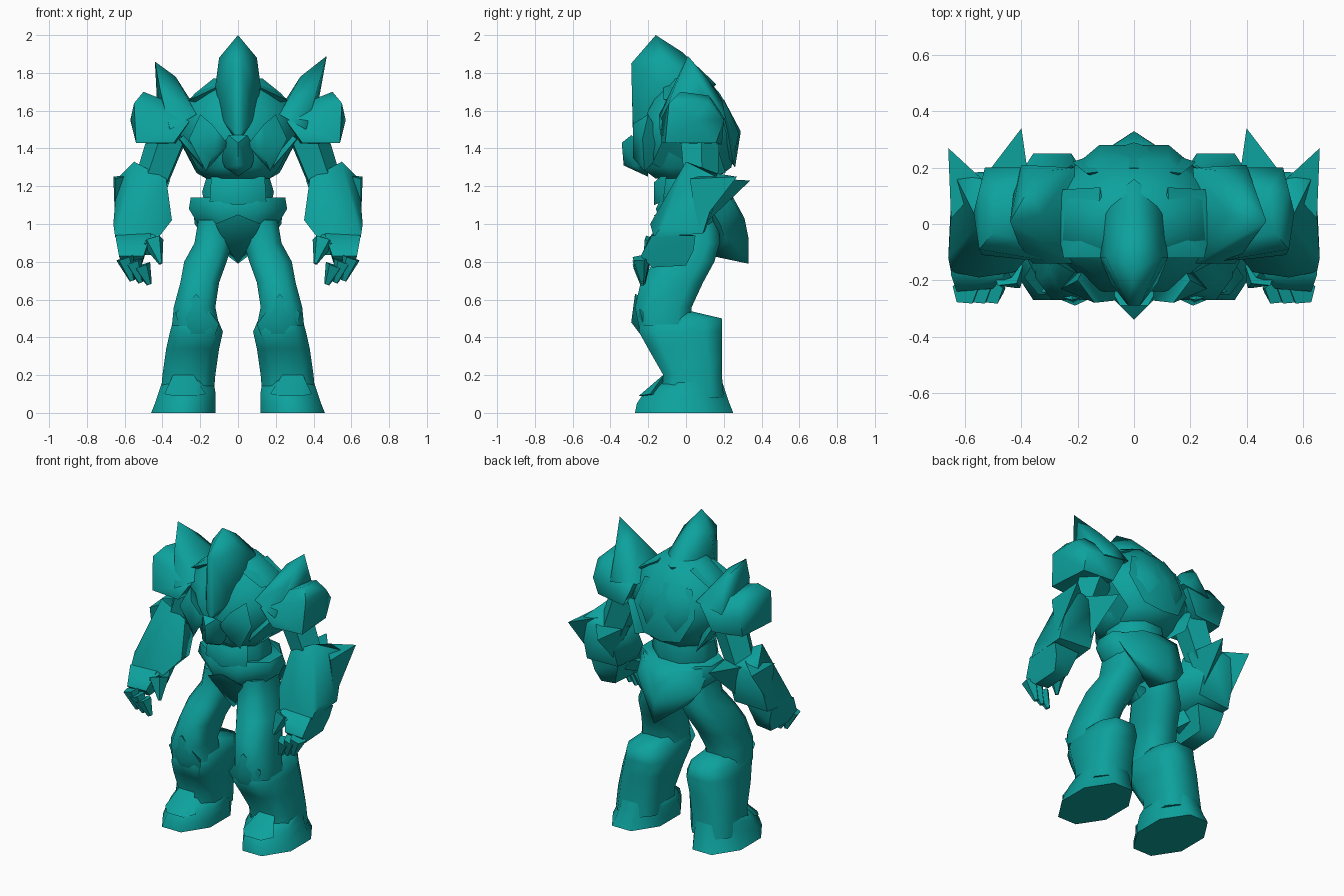
import bpy
import bmesh
import math
from mathutils import Matrix, Vector

if "Cube" in bpy.data.objects:
    bpy.data.objects.remove(bpy.data.objects["Cube"])

teal = bpy.data.materials.new("teal armour")
teal.use_nodes = True
colour = (0.004, 0.36, 0.34, 1)
teal.diffuse_color = colour
shader = teal.node_tree.nodes["Principled BSDF"]
shader.inputs["Base Color"].default_value = colour
shader.inputs["Roughness"].default_value = 0.6


def finish(name, bm, angle=62):
    """Turn a bmesh into a shaded, coloured object."""
    bmesh.ops.recalc_face_normals(bm, faces=bm.faces)
    mesh = bpy.data.meshes.new(name)
    bm.to_mesh(mesh)
    bm.free()
    mesh.materials.append(teal)
    obj = bpy.data.objects.new(name, mesh)
    bpy.context.collection.objects.link(obj)
    bpy.ops.object.select_all(action="DESELECT")
    obj.select_set(True)
    bpy.context.view_layer.objects.active = obj
    bpy.ops.object.shade_smooth_by_angle(angle=math.radians(angle))


def hull(name, points, side=1):
    """Faceted armour block wrapped around its corner points."""
    bm = bmesh.new()
    for x, y, z in points:
        bm.verts.new((x * side, y, z))
    bmesh.ops.convex_hull(bm, input=bm.verts[:])
    loose = [v for v in bm.verts if not v.link_faces]
    bmesh.ops.delete(bm, geom=loose, context="VERTS")
    finish(name, bm)


def symmetric_hull(name, points):
    """Centre block: every corner is repeated on the other side."""
    hull(name, points + [(-x, y, z) for x, y, z in points if x])


def loft(name, rings, side=1, cut=0.3):
    """Skin chamfered box sections given as z, x range, y range."""
    bm = bmesh.new()
    loops = []
    for z, left, right, front, back in rings:
        cx, cy = (right - left) * cut, (back - front) * cut
        outline = [(left + cx, front), (right - cx, front),
                   (right, front + cy), (right, back - cy),
                   (right - cx, back), (left + cx, back),
                   (left, back - cy), (left, front + cy)]
        loops.append([bm.verts.new((x * side, y, z)) for x, y in outline])
    for low, high in zip(loops, loops[1:]):
        for i in range(len(low)):
            j = (i + 1) % len(low)
            bm.faces.new((low[i], low[j], high[j], high[i]))
    bm.faces.new(loops[0])
    bm.faces.new(loops[-1])
    finish(name, bm)


def strut(name, start, end, thick, tip, side=1):
    """Tapered five-sided limb between two points."""
    bm = bmesh.new()
    from_point, to_point = Vector(start), Vector(end)
    axis = to_point - from_point
    turn = axis.to_track_quat("Z", "Y").to_matrix().to_4x4()
    place = Matrix.Translation((from_point + to_point) / 2) @ turn
    bmesh.ops.create_cone(bm, cap_ends=True, segments=5, radius1=thick,
                          radius2=tip, depth=axis.length, matrix=place)
    bmesh.ops.scale(bm, vec=(side, 1, 1), verts=bm.verts)
    finish(name, bm)


# Torso, waist and belt
loft("torso", [(1.24, -.17, .17, -.16, .16), (1.3, -.22, .22, -.24, .24),
               (1.48, -.31, .31, -.24, .28), (1.6, -.3, .3, -.2, .23),
               (1.69, -.23, .23, -.15, .18), (1.77, -.13, .13, -.1, .11)])
loft("waist", [(1.08, -.17, .17, -.13, .16), (1.17, -.19, .19, -.15, .18),
               (1.27, -.16, .16, -.14, .17)])
loft("belt", [(.92, -.13, .13, -.07, .17), (.98, -.2, .2, -.12, .22),
              (1.08, -.26, .26, -.16, .24), (1.14, -.25, .25, -.13, .2)])
symmetric_hull("crotch_guard", [(0, -.17, 1.05), (.12, -.14, 1.0), (.06, .06, .88),
                                (0, -.05, .79), (.06, -.06, .88), (0, .05, .8)])
symmetric_hull("belly_plate", [(0, -.17, 1.1), (.08, -.17, 1.22),
                               (.14, -.1, 1.28), (.15, -.12, 1.12)])
symmetric_hull("rear_skirt", [(.24, .1, 1.13), (.13, .24, 1.13), (.23, .18, 1.0),
                              (0, .25, 1.14), (0, .31, 1.03), (0, .33, .93),
                              (0, .33, .79), (.16, .21, .91), (0, .14, .83)])

# Chest front and upper back
symmetric_hull("sternum", [(0, -.34, 1.43), (0, -.33, 1.31), (.05, -.29, 1.47),
                           (.07, -.27, 1.3), (.1, -.2, 1.38), (0, -.2, 1.25)])
symmetric_hull("back_plate", [(0, .29, 1.49), (.22, .22, 1.49), (.17, .18, 1.65),
                              (0, .2, 1.66), (.13, .25, 1.32), (0, .26, 1.3),
                              (0, .1, 1.5)])

# Helmet with a tall crest
symmetric_hull("helmet", [(0, -.16, 2), (.02, -.29, 1.85), (.1, -.12, 1.88),
                          (.12, -.12, 1.73), (.09, -.2, 1.56), (.03, -.28, 1.5),
                          (0, -.28, 1.43), (.1, .08, 1.74), (0, -.02, 1.91),
                          (0, .16, 1.74), (.07, 0, 1.55)])

for label, side in (("left", 1), ("right", -1)):
    def part(name):
        return label + "_" + name

    # Chest plate, flank rib and collar
    hull(part("chest_plate"), [(.14, -.28, 1.53), (.05, -.27, 1.42),
                               (.14, -.28, 1.35), (.26, -.23, 1.45),
                               (.17, -.22, 1.28), (.2, -.2, 1.58),
                               (.15, -.1, 1.4)], side)
    hull(part("flank"), [(.2, -.18, 1.32), (.31, -.12, 1.45), (.32, .15, 1.46),
                         (.22, .21, 1.27), (.15, 0, 1.23), (.2, 0, 1.55)], side)
    hull(part("collar"), [(.08, -.12, 1.74), (.13, 0, 1.76), (.25, -.12, 1.66),
                          (.3, .12, 1.63), (.12, .13, 1.74), (.15, 0, 1.6)], side)

    # Shoulder pad with its broad upright fin
    hull(part("shoulder_pad"), [(.4, -.06, 1.66), (.5, -.03, 1.7),
                                (.55, -.09, 1.64), (.55, .12, 1.64),
                                (.54, -.11, 1.43), (.52, .16, 1.43),
                                (.34, -.13, 1.43), (.32, .19, 1.42),
                                (.26, -.14, 1.54), (.24, .2, 1.58),
                                (.48, .12, 1.68), (.53, .2, 1.55),
                                (.57, .04, 1.55)], side)
    lean = 0.03 if side > 0 else 0
    hull(part("shoulder_fin"), [(.44 + lean, .01, 1.86 + lean), (.33, .03, 1.78),
                                (.41, -.07, 1.7), (.43, .1, 1.67),
                                (.37, .13, 1.75), (.22, -.14, 1.58),
                                (.36, -.14, 1.5), (.21, .2, 1.59),
                                (.4, .21, 1.56), (.3, .19, 1.66)], side)

    # Upper arm and gauntlet
    strut(part("upper_arm"), (.36, .07, 1.48), (.48, .08, 1.15), .11, .09, side)
    hull(part("gauntlet"), [(.42, .19, 1.21), (.64, .18, 1.24), (.55, 0, 1.33),
                            (.55, .16, 1.27), (.38, 0, 1.24), (.35, -.08, 1.02),
                            (.66, -.12, 1.0), (.65, -.17, .93), (.42, -.17, .93),
                            (.55, -.19, 1.0), (.65, .09, .95), (.42, .1, .96)], side)
    hull(part("inner_elbow_spike"), [(.4, .34, 1.23), (.36, .06, 1.23),
                                     (.53, .17, 1.24), (.44, .1, 1.0)], side)
    hull(part("outer_elbow_spike"), [(.66, .27, 1.25), (.65, .02, 1.24),
                                     (.53, .15, 1.27), (.65, .06, .98)], side)

    # Hand with curled fingers and thumb
    hull(part("palm"), [(.46, -.18, .95), (.65, -.18, .94), (.65, .05, .94),
                        (.46, .04, .94), (.63, -.24, .83), (.5, -.23, .83),
                        (.61, 0, .78), (.51, 0, .79), (.63, .04, .86),
                        (.61, -.18, .77), (.51, -.18, .78)], side)
    for i in range(3):
        x, drop = .6 - .045 * i, .02 * i
        strut(part("finger_%d" % i), (x, -.24, .82 - drop),
              (x - .04, -.23, .7 - drop / 2), .05, .015, side)
    strut(part("thumb"), (.5, -.1, .92), (.45, -.17, .88), .07, .06, side)
    strut(part("thumb_tip"), (.45, -.17, .91), (.41, -.22, .79), .06, .01, side)

    # Thigh and knee
    loft(part("thigh"), [(.46, .1, .35, -.25, .02), (.56, .12, .34, -.27, .03),
                         (.69, .1, .305, -.24, .09), (.8, .06, .285, -.17, .15),
                         (.9, .03, .23, -.11, .18), (1.02, .02, .21, -.1, .17)],
         side, 0.22)
    hull(part("knee"), [(.21, -.29, .48), (.1, -.24, .47), (.33, -.24, .53),
                        (.22, -.27, .63), (.29, -.2, .36), (.14, -.2, .36),
                        (.22, -.1, .55)], side)

    # Boot shaft, foot and toe cap
    loft(part("boot"), [(.08, .13, .41, -.13, .2), (.2, .12, .4, -.12, .19),
                        (.34, .1, .38, -.2, .19), (.43, .08, .36, -.25, .19),
                        (.5, .11, .34, -.24, .19), (.54, .14, .3, -.2, .02)],
         side, 0.2)
    loft(part("foot"), [(0, .12, .46, -.27, .25), (.05, .12, .44, -.26, .23),
                        (.11, .12, .42, -.22, .21), (.17, .13, .4, -.13, .19)],
         side, 0.3)
    hull(part("toe_cap"), [(.22, -.25, .09), (.34, -.25, .09), (.24, -.11, .21),
                           (.34, -.11, .21), (.39, -.19, .1), (.17, -.19, .1),
                           (.28, -.1, .08)], side)
